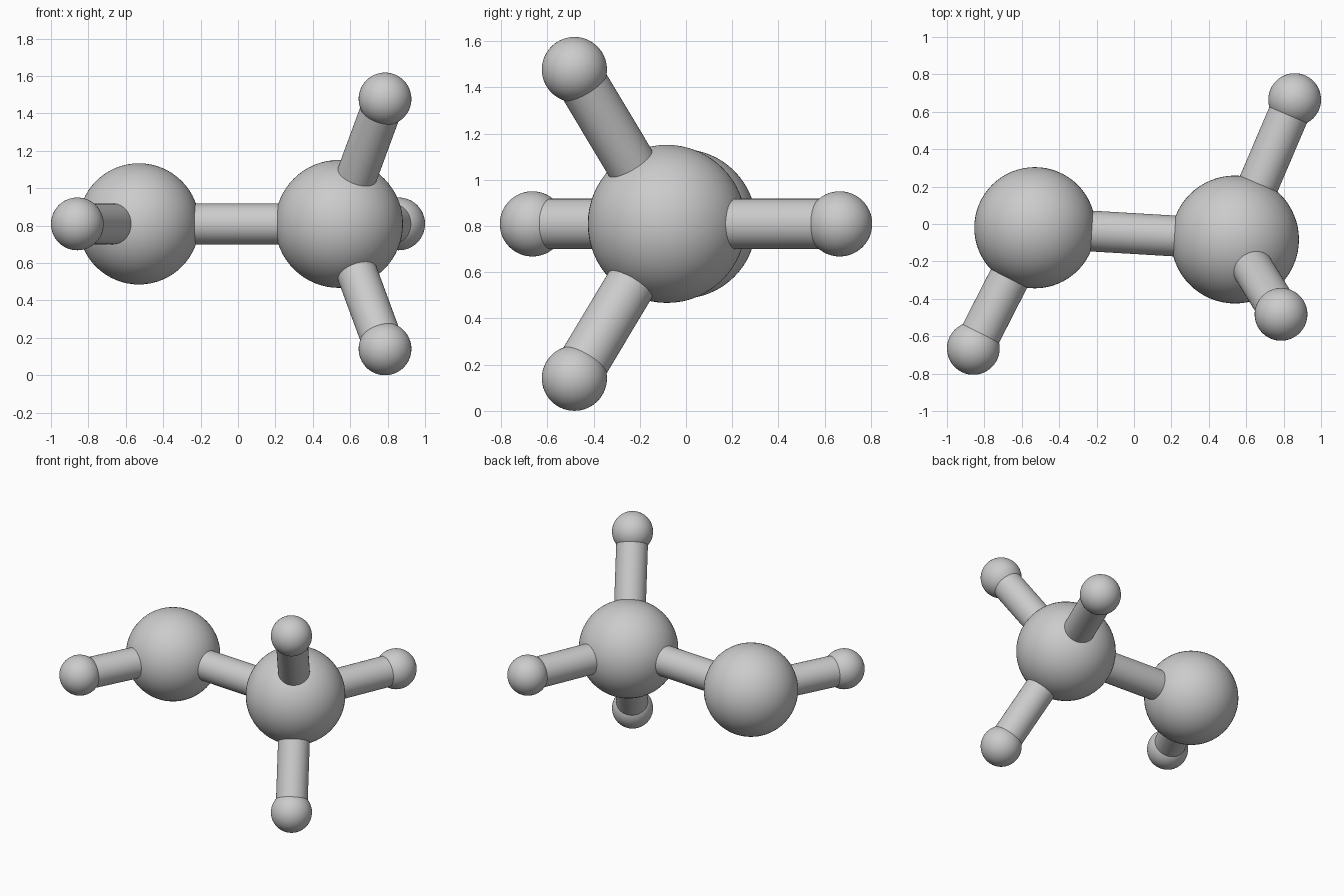
import bpy
from mathutils import Vector

cube = bpy.data.objects.get("Cube")
if cube:
    bpy.data.objects.remove(cube, do_unlink=True)

# Single grey material
grey = bpy.data.materials.new("light_grey")
grey.use_nodes = True
colour = (0.6, 0.6, 0.6, 1)
grey.diffuse_color = colour
grey.node_tree.nodes["Principled BSDF"].inputs["Base Color"].default_value = colour

MID = 0.809          # height of the mirror plane
BALL_SMALL = 0.141
ROD = 0.109


def finish(name):
    obj = bpy.context.object
    obj.name = name
    obj.data.materials.append(grey)
    bpy.ops.object.shade_smooth_by_angle()
    return obj


def ball(name, centre, radius):
    bpy.ops.mesh.primitive_uv_sphere_add(segments=64, ring_count=32,
                                         radius=radius, location=centre)
    finish(name)


def rod(name, start, end):
    axis = end - start
    bpy.ops.mesh.primitive_cylinder_add(vertices=48, radius=ROD, depth=axis.length,
                                        location=(start + end) / 2)
    finish(name).rotation_euler = axis.to_track_quat('Z', 'Y').to_euler()


# Two large balls and the rod joining them
left_hub = Vector((0.54, -0.083, MID))
right_hub = Vector((-0.53, -0.02, MID))
ball("left_hub_ball", left_hub, 0.342)
ball("right_hub_ball", right_hub, 0.324)
rod("centre_rod", right_hub, left_hub)

# Small balls on rods around the hubs
arms = {
    "upper_front": (left_hub, Vector((0.786, -0.483, 2 * MID - BALL_SMALL))),
    "lower_front": (left_hub, Vector((0.786, -0.483, BALL_SMALL))),
    "back": (left_hub, Vector((0.859, 0.665, MID))),
    "right_front": (right_hub, Vector((-0.859, -0.665, MID))),
}
for name, (hub, tip) in arms.items():
    rod(name + "_rod", hub, tip)
    ball(name + "_ball", tip, BALL_SMALL)
